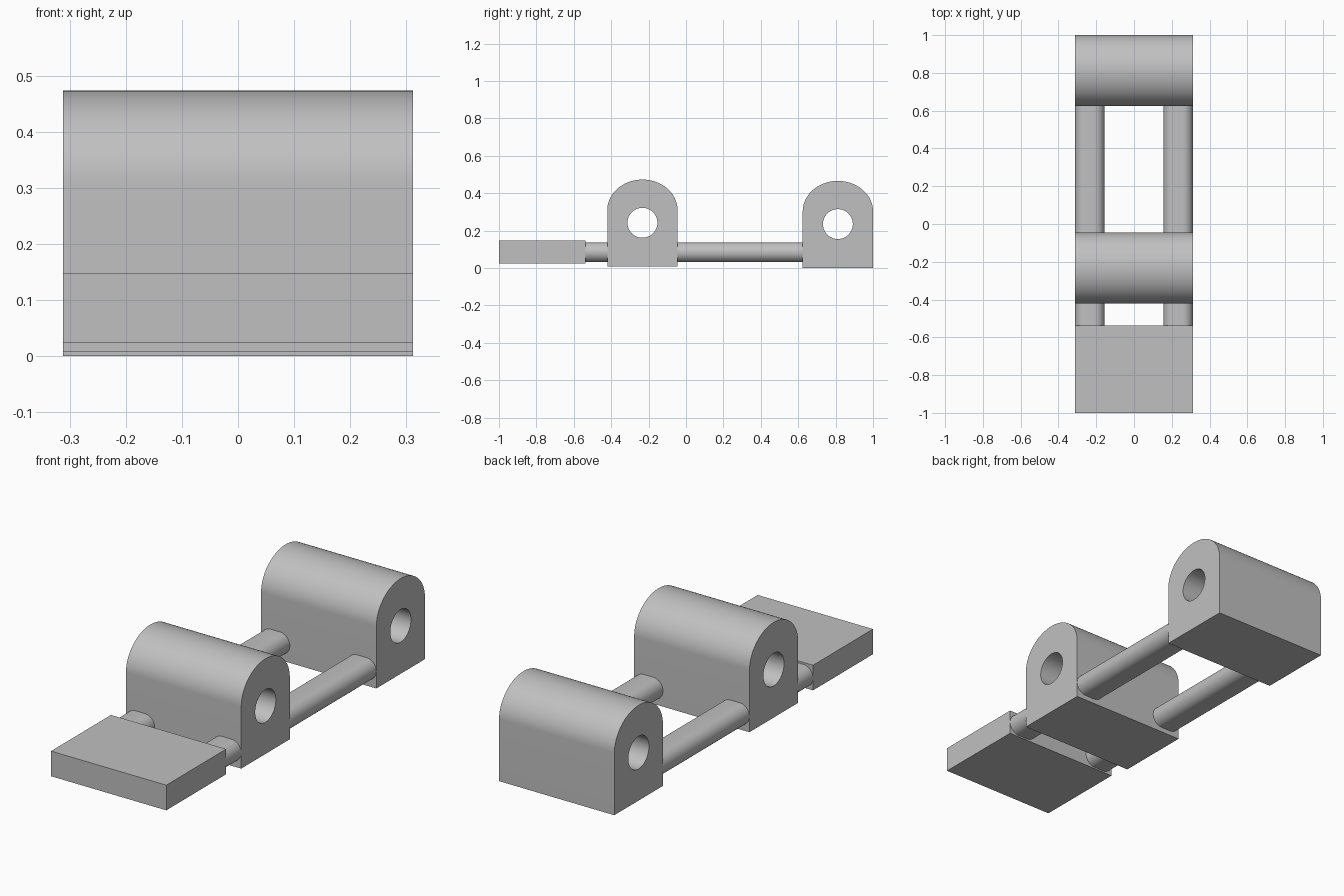
import bpy, bmesh, math

cube = bpy.data.objects.get("Cube")
if cube:
    bpy.data.objects.remove(cube, do_unlink=True)

HALF = 0.312  # half width of the whole assembly

grey = bpy.data.materials.new("light_grey")
grey.use_nodes = True
COLOUR = (0.53, 0.53, 0.53, 1)
grey.diffuse_color = COLOUR
grey.node_tree.nodes["Principled BSDF"].inputs["Base Color"].default_value = COLOUR


def arc(cx, cy, rx, ry, start, end, steps):
    """Points along an elliptical arc, angles in degrees."""
    angles = [math.radians(start + (end - start) * i / steps) for i in range(steps + 1)]
    return [(cx + rx * math.cos(a), cy + ry * math.sin(a)) for a in angles]


def prism(name, profile, place, depth):
    """Extrude a closed 2D profile; place maps a 2D point to 3D."""
    bm = bmesh.new()
    face = bm.faces.new([bm.verts.new(place(u, v)) for u, v in profile])
    result = bmesh.ops.extrude_face_region(bm, geom=[face])
    moved = [g for g in result["geom"] if isinstance(g, bmesh.types.BMVert)]
    bmesh.ops.translate(bm, verts=moved, vec=depth)
    bmesh.ops.recalc_face_normals(bm, faces=bm.faces)
    mesh = bpy.data.meshes.new(name)
    bm.to_mesh(mesh)
    bm.free()
    mesh.materials.append(grey)
    obj = bpy.data.objects.new(name, mesh)
    bpy.context.collection.objects.link(obj)
    return obj


def activate(obj):
    bpy.ops.object.select_all(action='DESELECT')
    obj.select_set(True)
    bpy.context.view_layer.objects.active = obj


def smooth(obj):
    activate(obj)
    bpy.ops.object.shade_smooth_by_angle(angle=math.radians(30))


def bearing_block(name, y, base):
    """Round-topped block with a shaft hole running across it."""
    half, spring, rise, bore = 0.188, 0.302, 0.164, 0.08
    profile = [(y - half, base), (y + half, base)]
    profile += arc(y, base + spring, half, rise, 0, 180, 48)
    block = prism(name, profile, lambda u, v: (-HALF, u, v), (2 * HALF, 0, 0))
    hole = arc(y, base + 0.235, bore, bore, 0, 360, 48)[:-1]
    cutter = prism(name + "_cutter", hole, lambda u, v: (-HALF - 0.1, u, v),
                   (2 * HALF + 0.2, 0, 0))
    cutter.hide_render = True
    cut = block.modifiers.new("shaft_hole", 'BOOLEAN')
    cut.object, cut.operation, cut.solver = cutter, 'DIFFERENCE', 'EXACT'
    activate(block)
    bpy.ops.object.modifier_apply(modifier=cut.name)
    bpy.data.objects.remove(cutter, do_unlink=True)
    smooth(block)


# Bearing blocks
bearing_block("front_bearing_block", -0.233, 0.007)
bearing_block("rear_bearing_block", 0.812, 0.0)

# Flat end plate
plate = [(-HALF, 0.024), (HALF, 0.024), (HALF, 0.147), (-HALF, 0.147)]
prism("end_plate", plate, lambda u, v: (u, -1.0, v), (0, 0.463, 0))

# Two rounded bars joining plate and blocks
r, z = 0.053, 0.084
inner, outer = 0.156 + r, HALF - r
for side, name in ((1, "left_bar"), (-1, "right_bar")):
    stadium = arc(outer, z, r, r, -90, 90, 20) + arc(inner, z, r, r, 90, 270, 20)
    smooth(prism(name, stadium, lambda u, v: (side * u, -0.55, v), (0, 1.2, 0)))
